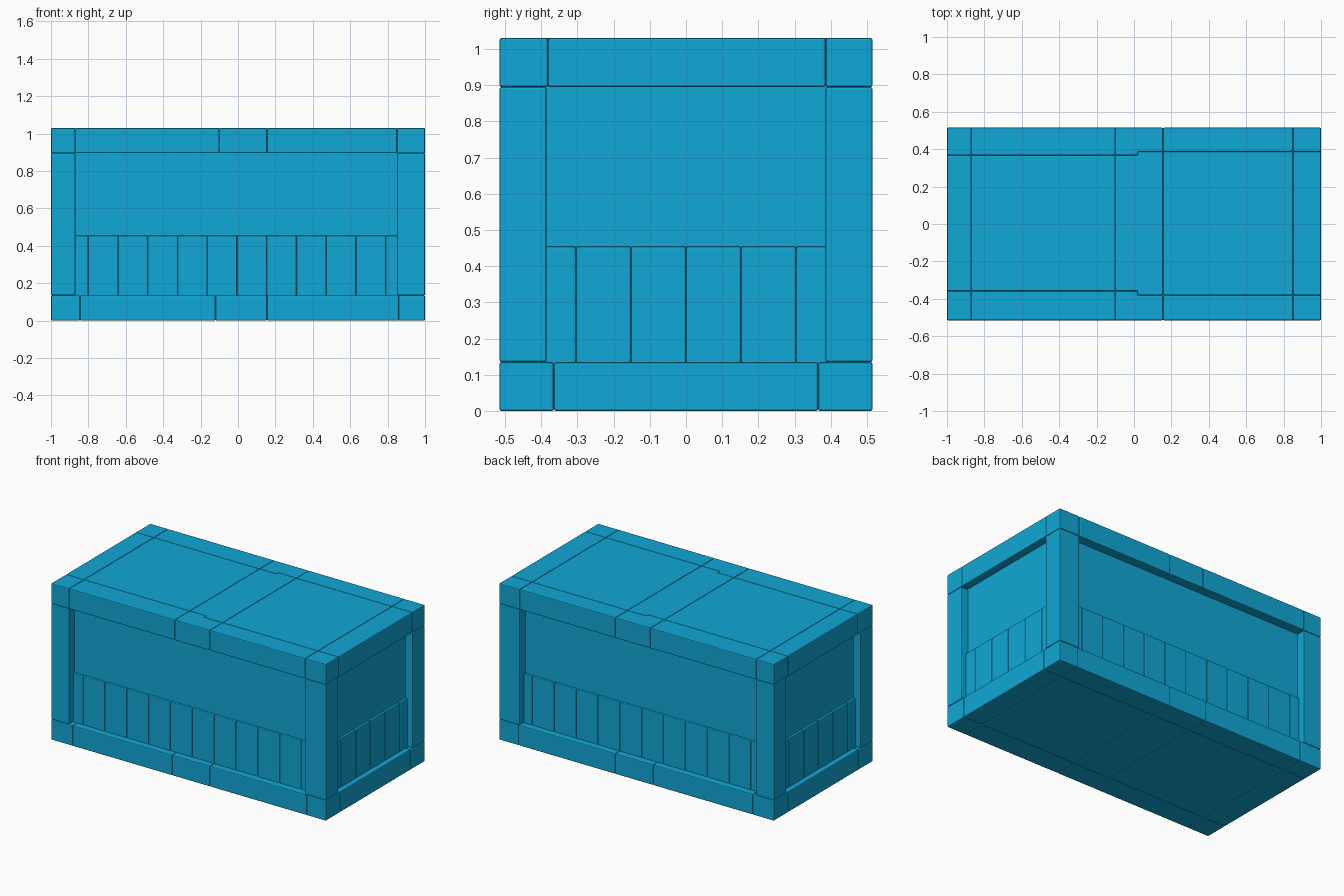
import bpy, bmesh

if "Cube" in bpy.data.objects:
    bpy.data.objects.remove(bpy.data.objects["Cube"])

mat = bpy.data.materials.new("blue_paint")
mat.diffuse_color = (0.005, 0.39, 0.67, 1)
mat.use_nodes = True
mat.node_tree.nodes["Principled BSDF"].inputs["Base Color"].default_value = mat.diffuse_color

HX, HY, TOP = 1.0, 0.515, 1.03     # outer half sizes and height
BASE_TOP, LID_BOTTOM = 0.135, 0.895
PX, PY = 0.95, 0.455               # recessed panel faces
PLANK_TOP, PLANK_OUT = 0.455, 0.015


def prism(name, outline, z0, z1, bevel=0.006):
    """Extrude an XY outline between two heights and soften its edges."""
    bm = bmesh.new()
    face = bm.faces.new([bm.verts.new((x, y, z0)) for x, y in outline])
    new = bmesh.ops.extrude_face_region(bm, geom=[face])["geom"]
    bmesh.ops.translate(bm, vec=(0, 0, z1 - z0),
                        verts=[g for g in new if isinstance(g, bmesh.types.BMVert)])
    bmesh.ops.recalc_face_normals(bm, faces=bm.faces)
    me = bpy.data.meshes.new(name)
    bm.to_mesh(me)
    bm.free()
    me.materials.append(mat)
    ob = bpy.data.objects.new(name, me)
    bpy.context.collection.objects.link(ob)
    if bevel:
        mod = ob.modifiers.new("bevel", "BEVEL")
        mod.width, mod.segments = bevel, 2
    return ob


def box(name, x0, x1, y0, y1, z0, z1, bevel=0.006):
    return prism(name, [(x0, y0), (x1, y0), (x1, y1), (x0, y1)], z0, z1, bevel)


def slab(name, xs, rows_left, rows_right, z0, z1):
    """Grid of blocks; the middle column steps from the left rows to the right rows."""
    for i, (x0, x1) in enumerate(zip(xs, xs[1:])):
        for j in range(3):
            la, lb = rows_left[j:j + 2]
            ra, rb = rows_right[j:j + 2]
            label = f"{name}_block_{i}_{j}"
            if x1 < 0.02:
                box(label, x0, x1, la, lb, z0, z1)
            elif x0 > 0.02:
                box(label, x0, x1, ra, rb, z0, z1)
            else:
                low = [(x0, la), (0.02, la), (0.02, ra), (x1, ra)]
                high = [(x1, rb), (0.02, rb), (0.02, lb), (x0, lb)]
                if la == ra:
                    low = [low[0], low[3]]
                if lb == rb:
                    high = [high[0], high[3]]
                prism(label, low + high, z0, z1)


# Base and lid frames
base_rows = [-HY, -0.365, 0.365, HY]
slab("base", [-HX, -0.845, -0.12, 0.155, 0.86, HX], base_rows, base_rows, 0, BASE_TOP)
slab("lid", [-HX, -0.87, -0.1, 0.155, 0.85, HX],
     [-HY, -0.358, 0.367, HY], [-HY, -0.381, 0.386, HY], LID_BOTTOM, TOP)

# Recessed wall body
box("wall_panels", -PX, PX, -PY, PY, BASE_TOP - 0.02, LID_BOTTOM + 0.02, 0)

# Corner posts
for side, x0, x1 in (("left", -HX, -0.87), ("right", 0.85, HX)):
    for end, y0, y1 in (("front", -HY, -0.385), ("back", 0.385, HY)):
        box(f"{end}_{side}_post", x0, x1, y0, y1, BASE_TOP, LID_BOTTOM)

# Lower planks on the long sides
xs = [-0.94] + [-0.8 + 0.159 * i for i in range(11)] + [0.94]
for i, (a, b) in enumerate(zip(xs, xs[1:])):
    box(f"front_plank_{i}", a, b, -PY - PLANK_OUT, -PY + 0.02, BASE_TOP - 0.01, PLANK_TOP)
    box(f"back_plank_{i}", a, b, PY - 0.02, PY + PLANK_OUT, BASE_TOP - 0.01, PLANK_TOP)

# Lower planks on the short ends
ys = [-0.44] + [0.152 * i for i in range(-2, 3)] + [0.44]
for i, (a, b) in enumerate(zip(ys, ys[1:])):
    box(f"right_plank_{i}", PX - 0.02, PX + PLANK_OUT, a, b, BASE_TOP - 0.01, PLANK_TOP)
    box(f"left_plank_{i}", -PX - PLANK_OUT, -PX + 0.02, a, b, BASE_TOP - 0.01, PLANK_TOP)
